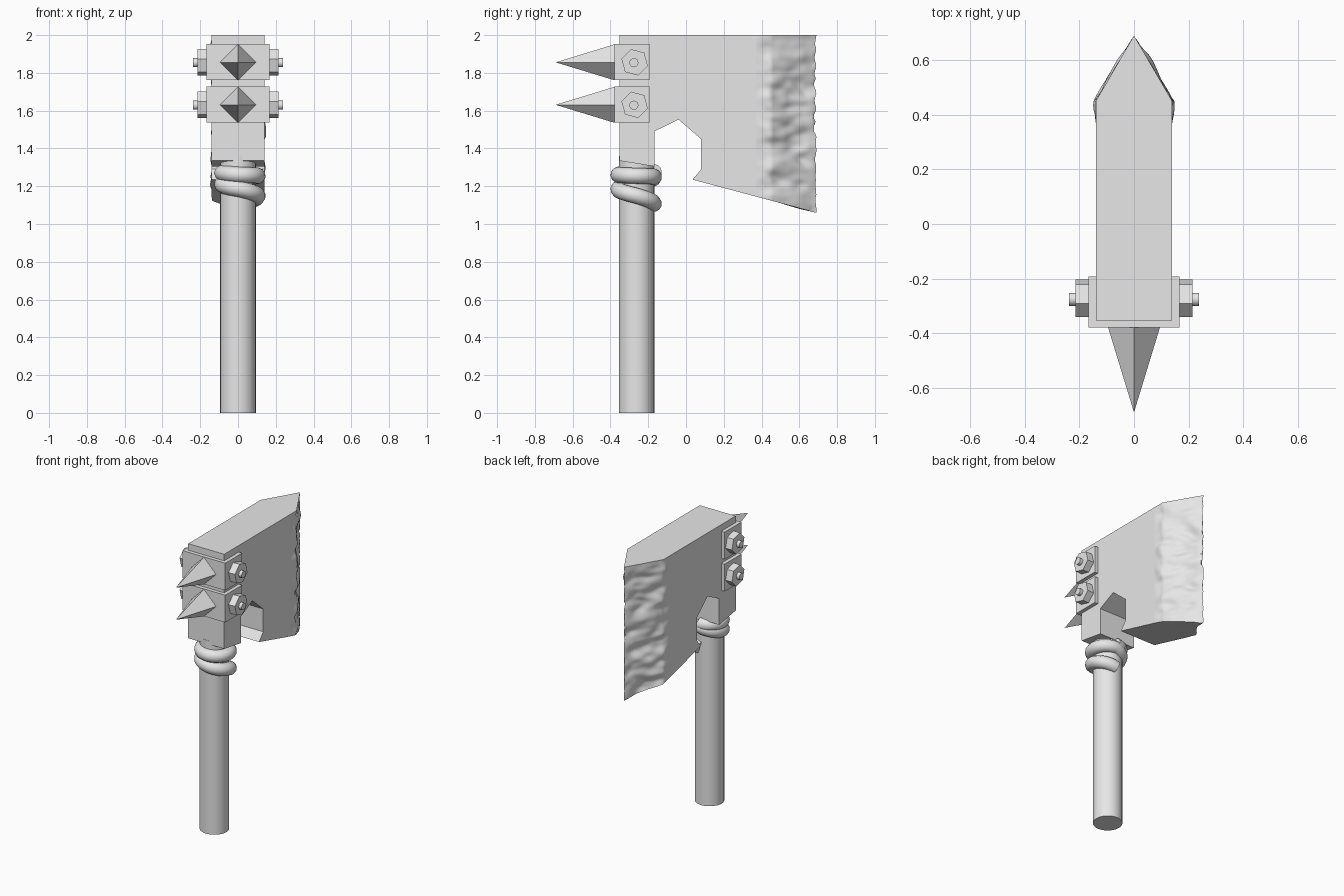
import bpy, bmesh, math
from math import radians, cos, sin, pi
from mathutils import Vector, noise

if "Cube" in bpy.data.objects:
    bpy.data.objects.remove(bpy.data.objects["Cube"], do_unlink=True)

grey = bpy.data.materials.new("plain grey")
grey.use_nodes = True
grey.diffuse_color = (0.8, 0.8, 0.8, 1)
grey.node_tree.nodes["Principled BSDF"].inputs["Base Color"].default_value = (0.8, 0.8, 0.8, 1)

HALF = 0.14          # half thickness of the head
GRIP_Y = -0.262      # handle axis


def finish(name, bm, smooth=None):
    bmesh.ops.recalc_face_normals(bm, faces=bm.faces)
    mesh = bpy.data.meshes.new(name)
    bm.to_mesh(mesh)
    bm.free()
    obj = bpy.data.objects.new(name, mesh)
    bpy.context.collection.objects.link(obj)
    mesh.materials.append(grey)
    if smooth:
        bpy.ops.object.select_all(action='DESELECT')
        obj.select_set(True)
        bpy.context.view_layer.objects.active = obj
        bpy.ops.object.shade_smooth_by_angle(angle=radians(smooth))
    return obj


def box(name, lo, hi):
    bm = bmesh.new()
    bmesh.ops.create_cube(bm, size=1)
    for v in bm.verts:
        v.co = [a + (c + 0.5) * (b - a) for a, b, c in zip(lo, hi, v.co)]
    return finish(name, bm)


def prism(name, start, end, r1, r2, sides, turn=0, smooth=None):
    """Cylinder, prism or cone between two points."""
    start, end = Vector(start), Vector(end)
    axis = end - start
    bm = bmesh.new()
    bmesh.ops.create_cone(bm, cap_ends=True, segments=sides, radius1=r1,
                          radius2=r2, depth=axis.length)
    spin = axis.to_track_quat('Z', 'Y').to_matrix()
    c, s = cos(turn), sin(turn)
    for v in bm.verts:
        x, y, z = v.co
        v.co = (start + end) / 2 + spin @ Vector((c * x - s * y, s * x + c * y, z))
    return finish(name, bm, smooth)


# Handle
prism("handle", (0, GRIP_Y, 0), (0, GRIP_Y, 1.36), 0.094, 0.094, 32, smooth=30)

# Head body: side outline extruded across x
JOIN = 0.37
SLOPE = -0.267


def bottom(y):
    return 1.235 + SLOPE * (y - 0.035)


outline = [(-0.353, 2), (JOIN, 2), (JOIN, bottom(JOIN)), (0.035, 1.235),
           (0.08, 1.29), (0.08, 1.45), (-0.04, 1.553), (-0.168, 1.49),
           (-0.168, 1.305), (-0.353, 1.335)]
bm = bmesh.new()
side = bm.faces.new([bm.verts.new((-HALF, y, z)) for y, z in outline])
moved = bmesh.ops.extrude_face_region(bm, geom=[side])["geom"]
for v in moved:
    if isinstance(v, bmesh.types.BMVert):
        v.co.x = HALF
finish("head_body", bm)

# Hammered cutting edge: a wedge with dented flanks
ROWS, COLS, TIP, BEVEL = 70, 24, 0.69, 0.45


def flank_point(sign, i, j):
    u, t = i / COLS, j / ROWS
    y = JOIN + u * (TIP - JOIN)
    z = bottom(y) + t * (2 - bottom(y))
    half = HALF * min(1, (TIP - y) / (TIP - BEVEL))
    # long shallow dents, fading out at the join and the top
    fade = min(1, u * 4) * min(1, (1 - t) * 14)
    n = noise.noise(Vector((sign * 3, y * 6, z * 11 + y * 4)))
    n += 0.5 * noise.noise(Vector((sign * 7, y * 13, z * 22)))
    dent = fade * (0.022 * n - 0.004)
    if i == COLS:
        chip = abs(noise.noise(Vector((4, 2, z * 13))))
        return 0, y - 0.06 * chip * fade, z
    return sign * max(0.004, half + dent * min(1, (1 - u) * 5)), y - 0.03 * max(0, -n) * fade * u, z


bm = bmesh.new()
grids = []
for sign in (-1, 1):
    grids.append([[bm.verts.new(flank_point(sign, i, j)) for j in range(ROWS + 1)]
                  for i in range(COLS + 1)])
left, right = grids
for g in grids:
    for i in range(COLS):
        for j in range(ROWS):
            bm.faces.new((g[i][j], g[i + 1][j], g[i + 1][j + 1], g[i][j + 1]))
for j in (0, ROWS):      # flat underside and top
    for i in range(COLS):
        bm.faces.new((left[i][j], left[i + 1][j], right[i + 1][j], right[i][j]))
bmesh.ops.remove_doubles(bm, verts=bm.verts, dist=0.0005)
finish("cutting_edge", bm, smooth=40)

# Two brackets, each with a spike and a bolted nut on both sides
for label, z in (("upper", 1.858), ("lower", 1.633)):
    box(label + "_bracket", (-0.166, -0.379, z - 0.096), (0.166, -0.192, z + 0.096))
    prism(label + "_spike", (0, -0.379, z - 0.002), (0, -0.69, z - 0.002), 0.095, 0, 4)
    for sname, s in (("left", 1), ("right", -1)):
        prism(f"{label}_{sname}_nut", (s * 0.16, -0.272, z - 0.002),
              (s * 0.215, -0.272, z - 0.002), 0.072, 0.072, 6, turn=radians(15 * s))
        prism(f"{label}_{sname}_bolt", (s * 0.2, -0.276, z - 0.004),
              (s * 0.238, -0.276, z - 0.004), 0.024, 0.024, 16, smooth=30)

# Rope wound twice round the handle, descending from the back
heights = (1.275, 1.27, 1.26, 1.255, 1.25, 1.21, 1.185, 1.15, 1.105)
curve = bpy.data.curves.new("rope_path", 'CURVE')
curve.dimensions = '3D'
curve.bevel_depth = 0.043
curve.bevel_resolution = 4
curve.use_fill_caps = True
path = curve.splines.new('POLY')
STEPS = 96
path.points.add(STEPS)
for k, p in enumerate(path.points):
    t = k / STEPS * (len(heights) - 1)
    i = min(int(t), len(heights) - 2)
    z = heights[i] + (heights[i + 1] - heights[i]) * (t - i)
    a = pi / 2 + t * pi / 2
    p.co = (0.01 + 0.093 * cos(a), GRIP_Y - 0.002 + 0.093 * sin(a), z, 1)
path.use_smooth = True
curve.materials.append(grey)
rope = bpy.data.objects.new("rope_wrap", curve)
bpy.context.collection.objects.link(rope)
